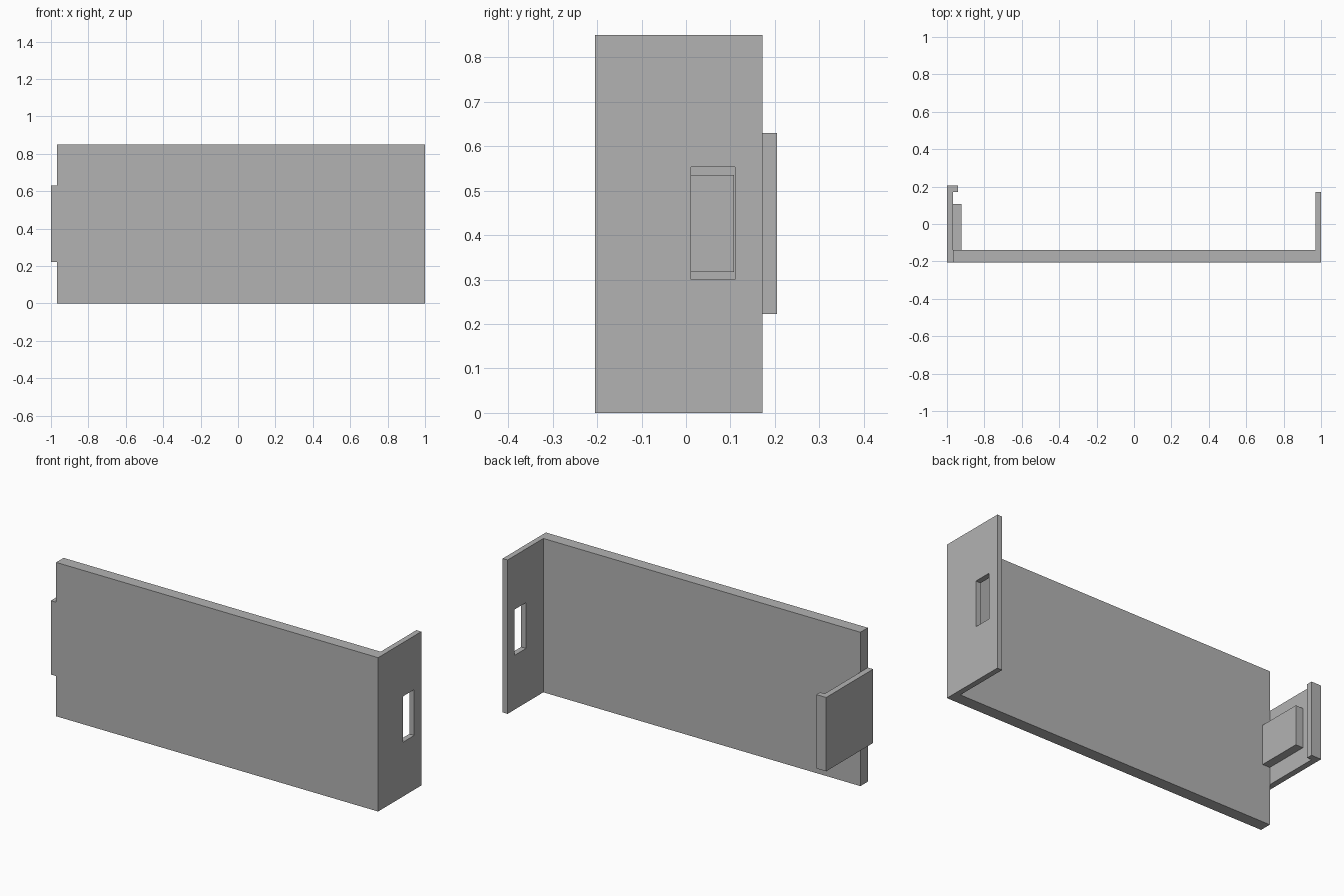
import bpy
import bmesh

cube = bpy.data.objects.get("Cube")
if cube:
    bpy.data.objects.remove(cube, do_unlink=True)

GREY = (0.45, 0.45, 0.45, 1.0)
mat = bpy.data.materials.new("plain grey")
mat.use_nodes = True
mat.diffuse_color = GREY
mat.node_tree.nodes["Principled BSDF"].inputs["Base Color"].default_value = GREY


def extrude_profile(name, outline, z0, z1):
    """Extrude a closed xy outline from z0 to z1."""
    bm = bmesh.new()
    face = bm.faces.new([bm.verts.new((x, y, z0)) for x, y in outline])
    top = bmesh.ops.extrude_face_region(bm, geom=[face])["geom"]
    verts = [v for v in top if isinstance(v, bmesh.types.BMVert)]
    bmesh.ops.translate(bm, verts=verts, vec=(0, 0, z1 - z0))
    bmesh.ops.recalc_face_normals(bm, faces=bm.faces)
    mesh = bpy.data.meshes.new(name)
    bm.to_mesh(mesh)
    bm.free()
    mesh.materials.append(mat)
    obj = bpy.data.objects.new(name, mesh)
    bpy.context.collection.objects.link(obj)
    return obj


def rect(x0, x1, y0, y1):
    return [(x0, y0), (x1, y0), (x1, y1), (x0, y1)]


FRONT, INNER, WALL_END, LIP_END = -0.205, -0.14, 0.172, 0.205
HEIGHT = 0.85
EDGE = -0.968   # free end of the front panel

# Front panel with the end wall folded back from it
panel = extrude_profile("panel_and_end_wall", [
    (EDGE, FRONT), (1, FRONT), (1, WALL_END),
    (0.97, WALL_END), (0.97, INNER), (EDGE, INNER)], 0, HEIGHT)

# Rectangular slot through the end wall
cutter = extrude_profile("slot_cutter", rect(0.9, 1.1, 0.011, 0.11), 0.30, 0.553)
cutter.hide_render = True
cut = panel.modifiers.new("slot", 'BOOLEAN')
cut.operation = 'DIFFERENCE'
cut.solver = 'EXACT'
cut.object = cutter
bpy.context.view_layer.objects.active = panel
bpy.ops.object.modifier_apply(modifier=cut.name)
bpy.data.objects.remove(cutter, do_unlink=True)

# Latch arm with a hooked lip at its tip
extrude_profile("latch_arm", [
    (-1, FRONT), (EDGE, FRONT), (EDGE, WALL_END),
    (-0.94, WALL_END), (-0.94, LIP_END), (-1, LIP_END)], 0.222, 0.63)

# Tongue on the inside of the latch arm
extrude_profile("latch_tongue", rect(EDGE, -0.923, INNER, 0.108), 0.317, 0.535)
